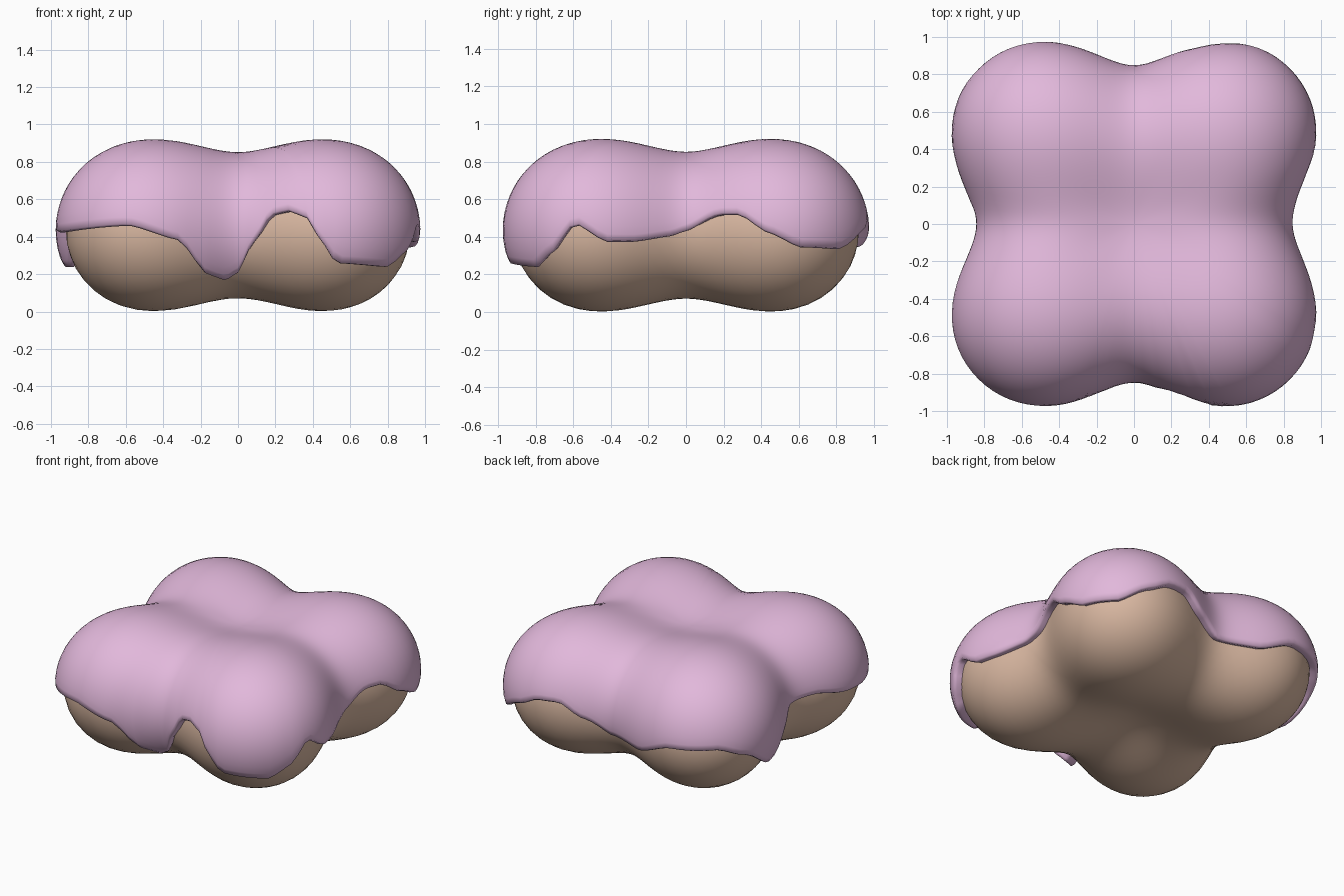
import bpy, bmesh
from math import exp, atan2, sin, cos, pi
from mathutils import Vector

if "Cube" in bpy.data.objects:
    bpy.data.objects.remove(bpy.data.objects["Cube"])

MID = Vector((0, 0, 0.435))      # heart of the bun
C, R, S2, THICK = 0.475, 0.43, 0.235, 0.053
LOBES = [(Vector((x, y, 0)), 1.0) for x in (-C, C) for y in (-C, C)]
LOBES.append((Vector((0, 0, 0)), 0.15))     # slight filling of the middle


def field(p):
    return sum(w * exp(-(p - l).length_squared / S2) for l, w in LOBES)


LEVEL = field(Vector((C, C, R)))


# Point of the four-lobed surface in a direction, pushed out along its normal
def surface(d, push=0.0):
    lo, hi = 0.0, 1.6
    for _ in range(22):
        m = (lo + hi) / 2
        if field(d * m) > LEVEL:
            lo = m
        else:
            hi = m
    p = d * lo
    # widen the lobes, pinch the necks between them
    f = 1.034 - 0.05 * abs(cos(2 * atan2(d.y, d.x))) ** 4
    if push:
        n = Vector((0, 0, 0))
        for l, w in LOBES:
            n += (p - l) * w * exp(-(p - l).length_squared / S2)
        p = p + n.normalized() * push
    return Vector((p.x * f, p.y * f, p.z)) + MID


def finish(bm, name, colour):
    bmesh.ops.recalc_face_normals(bm, faces=bm.faces)
    me = bpy.data.meshes.new(name)
    bm.to_mesh(me)
    bm.free()
    for f in me.polygons:
        f.use_smooth = True
    mat = bpy.data.materials.new(name + "_colour")
    mat.diffuse_color = colour
    mat.use_nodes = True
    mat.node_tree.nodes["Principled BSDF"].inputs["Base Color"].default_value = mat.diffuse_color
    me.materials.append(mat)
    ob = bpy.data.objects.new(name, me)
    bpy.context.collection.objects.link(ob)


# Bun: sphere moulded into four blended lobes
bm = bmesh.new()
bmesh.ops.create_icosphere(bm, subdivisions=5, radius=1)
for v in bm.verts:
    v.co = surface(v.co.normalized())
finish(bm, "bun", (0.70, 0.48, 0.36, 1))

# Lower edge of the icing: x, y, height around the bun
EDGE = [(-.93, -.6, .42), (-.6, -.95, .46), (-.33, -.91, .38), (-.2, -.87, .19),
        (-.09, -.85, .16), (0, -.84, .20), (.1, -.85, .37), (.2, -.87, .52),
        (.29, -.89, .54), (.39, -.93, .50), (.46, -.95, .37), (.56, -.95, .25),
        (.8, -.8, .23), (.9, -.73, .31), (.94, -.6, .47), (.93, -.43, .37),
        (.89, -.3, .37), (.85, -.1, .40), (.84, 0, .43), (.87, .2, .52),
        (.9, .3, .52), (.94, .45, .42), (.93, .62, .34), (.82, .82, .33),
        (.65, .92, .43), (.5, .95, .51), (.36, .93, .52), (.2, .87, .43),
        (0, .84, .34), (-.3, .9, .34), (-.55, .95, .44), (-.8, .8, .45),
        (-.9, .65, .38), (-.95, .45, .23), (-.91, .33, .23), (-.86, .2, .36),
        (-.84, .08, .48), (-.86, -.2, .48), (-.93, -.42, .43)]
KEYS = sorted((atan2(y, x) % (2 * pi), z) for x, y, z in EDGE)
KEYS = [(KEYS[-1][0] - 2 * pi, KEYS[-1][1])] + KEYS + [(KEYS[0][0] + 2 * pi, KEYS[0][1])]


def edge_height(t):
    for (a, za), (b, zb) in zip(KEYS, KEYS[1:]):
        if a <= t <= b:
            u = (t - a) / (b - a)
            return za + (zb - za) * (0.5 * u + 0.5 * u * u * (3 - 2 * u))


def ray(t, e):
    return Vector((cos(t) * cos(e), sin(t) * cos(e), sin(e)))


# Icing: shell from the top down to the dripping edge, with a lip turned in to the bun
N, ROWS = 160, 40
bm = bmesh.new()
pole = bm.verts.new(surface(Vector((0, 0, 1)), THICK))
columns = []
for i in range(N):
    t = 2 * pi * i / N
    cut = edge_height(t)
    lo, hi = -0.6, 0.6
    for _ in range(12):
        m = (lo + hi) / 2
        if surface(ray(t, m), THICK).z < cut:
            lo = m
        else:
            hi = m
    steps = [(pi / 2 + (lo - pi / 2) * j / ROWS, THICK) for j in range(1, ROWS)]
    steps += [(lo + 0.008, THICK * 0.95), (lo, THICK * 0.6), (lo + 0.008, -0.01)]
    columns.append([bm.verts.new(surface(ray(t, e), p)) for e, p in steps])
for a, b in zip(columns, columns[1:] + columns[:1]):
    bm.faces.new((pole, a[0], b[0]))
    for j in range(len(a) - 1):
        bm.faces.new((a[j], a[j + 1], b[j + 1], b[j]))
finish(bm, "icing", (0.76, 0.48, 0.71, 1))
